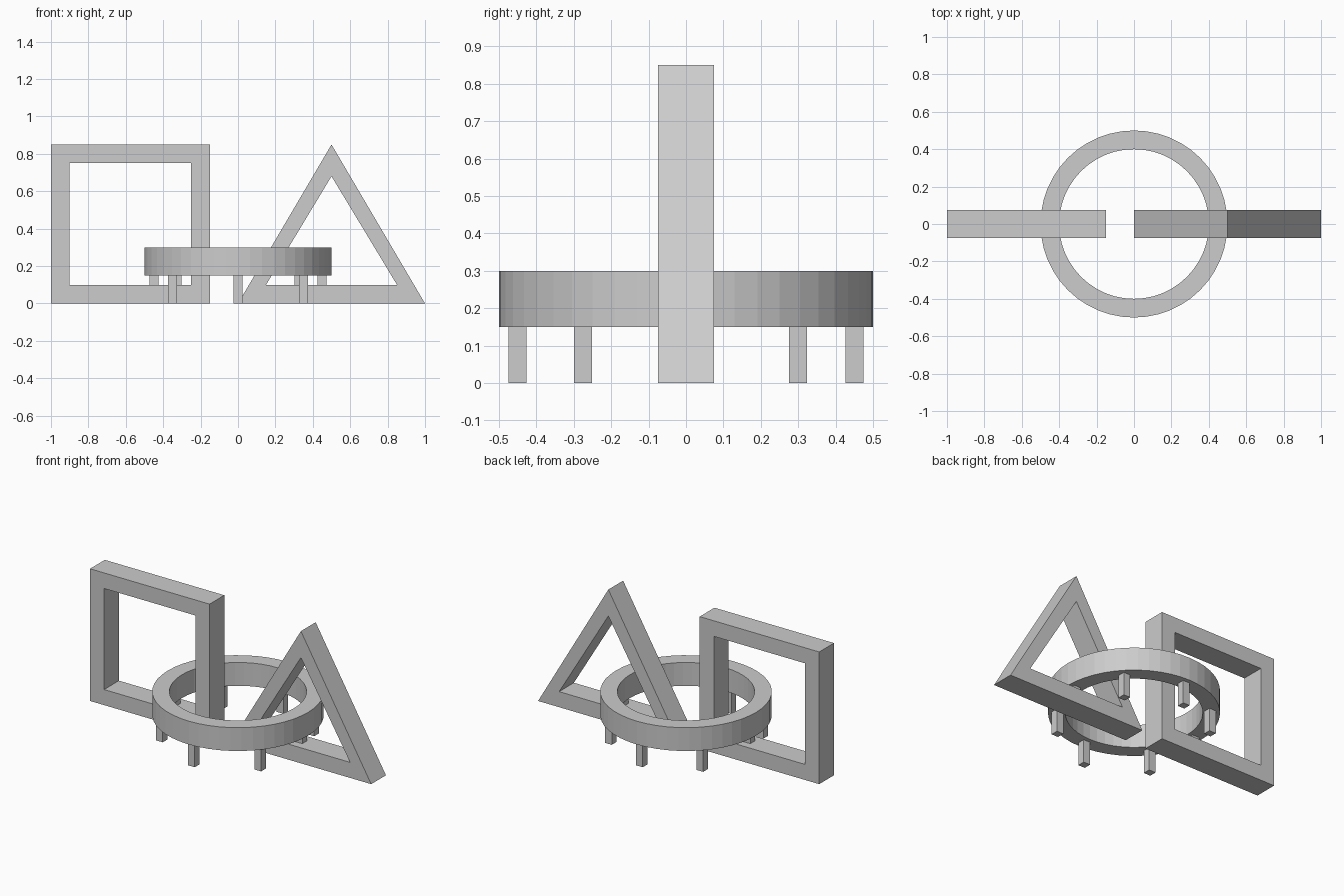
import bpy, bmesh
from math import sin, cos, tau
from mathutils import Matrix, Vector

cube = bpy.data.objects.get("Cube")
if cube:
    bpy.data.objects.remove(cube, do_unlink=True)

# One light grey for everything
grey = bpy.data.materials.new("light_grey")
grey.use_nodes = True
grey.diffuse_color = (0.604, 0.604, 0.604, 1)
grey.node_tree.nodes["Principled BSDF"].inputs["Base Color"].default_value = grey.diffuse_color


def add_object(name, bm):
    bmesh.ops.recalc_face_normals(bm, faces=bm.faces)
    mesh = bpy.data.meshes.new(name)
    bm.to_mesh(mesh)
    bm.free()
    mesh.materials.append(grey)
    obj = bpy.data.objects.new(name, mesh)
    bpy.context.collection.objects.link(obj)
    return obj


def add_frame(name, outer, inner, start, depth):
    """Bridge two matching closed outlines, then extrude along the depth vector."""
    bm = bmesh.new()
    a = [bm.verts.new(Vector(p) + Vector(start)) for p in outer]
    b = [bm.verts.new(Vector(p) + Vector(start)) for p in inner]
    n = len(a)
    for i in range(n):
        j = (i + 1) % n
        bm.faces.new((a[i], a[j], b[j], b[i]))
    result = bmesh.ops.extrude_face_region(bm, geom=bm.faces[:], use_keep_orig=True)
    moved = [g for g in result["geom"] if isinstance(g, bmesh.types.BMVert)]
    bmesh.ops.translate(bm, verts=moved, vec=depth)
    return add_object(name, bm)


def rectangle(x0, x1, z0, z1):
    return [(x0, 0, z0), (x1, 0, z0), (x1, 0, z1), (x0, 0, z1)]


def triangle(half, base, apex):
    return [(0.5 - half, 0, base), (0.5 + half, 0, base), (0.5, 0, apex)]


def circle(radius, sides=48):
    return [(radius * cos(tau * i / sides), radius * sin(tau * i / sides), 0)
            for i in range(sides)]


# Upright frames
front, thickness = (0, -0.075, 0), (0, 0.15, 0)
add_frame("square_frame", rectangle(-1, -0.15, 0, 0.85),
          rectangle(-0.9, -0.25, 0.1, 0.75), front, thickness)
add_frame("triangle_frame", triangle(0.5, 0, 0.85),
          triangle(0.35, 0.1, 0.68), front, thickness)

# Raised ring
add_frame("ring", circle(0.5), circle(0.4), (0, 0, 0.15), (0, 0, 0.15))

# Square legs under the ring
legs = {"front": (0, -0.45), "back": (0, 0.45)}
for side, s in (("left", 1), ("right", -1)):
    legs[side] = (0.45 * s, 0)
    legs["front_" + side] = (0.35 * s, -0.275)
    legs["back_" + side] = (0.325 * s, 0.3)
for place, (x, y) in legs.items():
    bm = bmesh.new()
    bmesh.ops.create_cube(bm, size=1, matrix=Matrix.Translation((x, y, 0.075))
                          @ Matrix.Diagonal((0.048, 0.048, 0.15, 1)))
    add_object(place + "_leg", bm)
